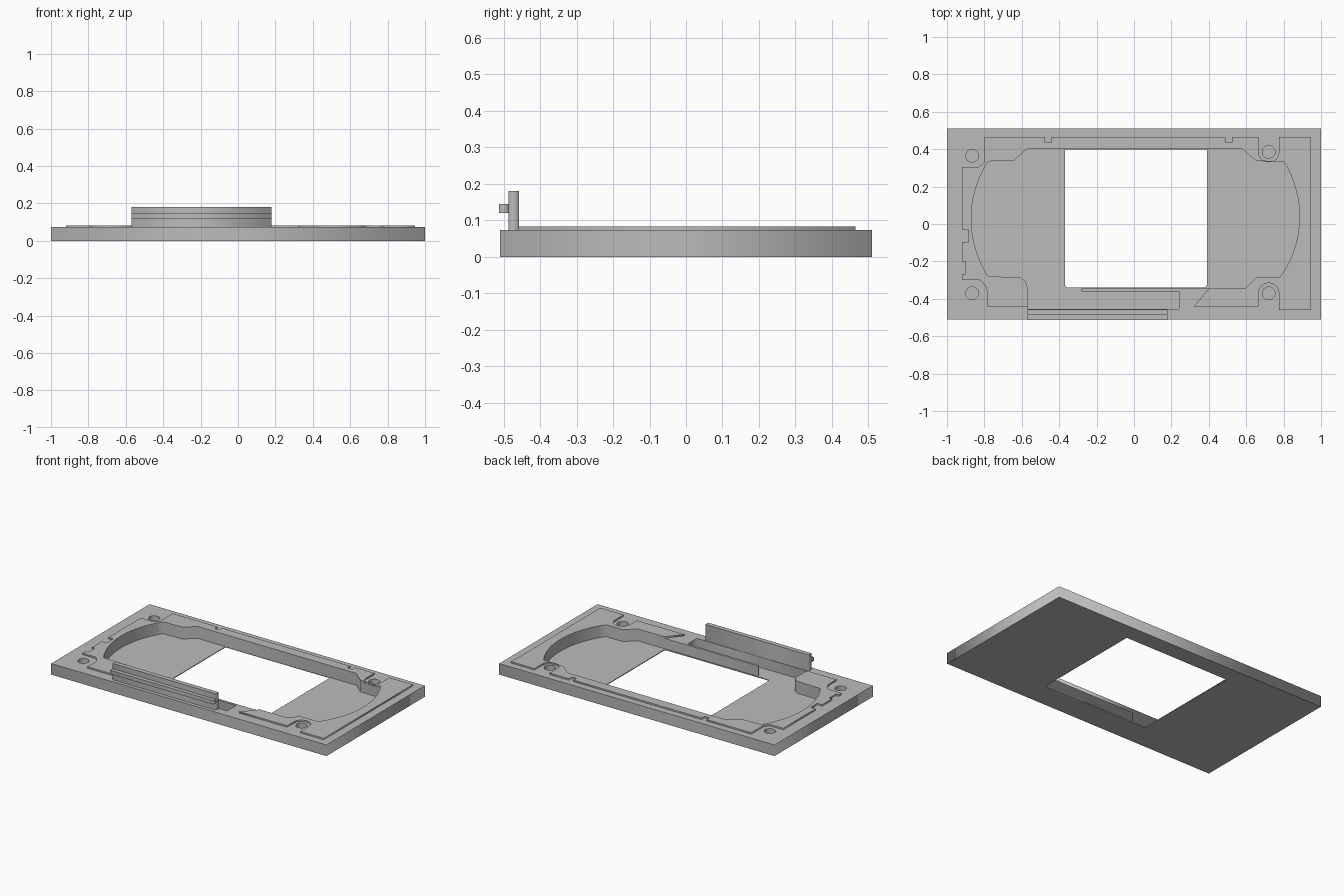
import bpy
import math
from mathutils import Vector

cube = bpy.data.objects.get("Cube")
if cube:
    bpy.data.objects.remove(cube, do_unlink=True)

grey = bpy.data.materials.new("plain grey")
grey.use_nodes = True
GREY = (0.5, 0.5, 0.5, 1)
grey.diffuse_color = GREY
grey.node_tree.nodes["Principled BSDF"].inputs["Base Color"].default_value = GREY

HALF_Y = 0.51
FLOOR, DECK, PLATE, FIN = 0.005, 0.073, 0.083, 0.18


def slab(name, loops, bottom, top):
    """Extrude a flat outline, with any further loops cut out as holes."""
    curve = bpy.data.curves.new(name, "CURVE")
    curve.dimensions = "2D"
    curve.fill_mode = "BOTH"
    curve.extrude = (top - bottom) / 2
    for loop in loops:
        spline = curve.splines.new("POLY")
        spline.points.add(len(loop) - 1)
        for point, (x, y) in zip(spline.points, loop):
            point.co = (x, y, 0, 1)
        spline.use_cyclic_u = True
    temp = bpy.data.objects.new(name, curve)
    bpy.context.collection.objects.link(temp)
    bpy.context.view_layer.update()
    graph = bpy.context.evaluated_depsgraph_get()
    mesh = bpy.data.meshes.new_from_object(temp.evaluated_get(graph))
    bpy.data.objects.remove(temp, do_unlink=True)
    mesh.materials.clear()
    mesh.materials.append(grey)
    obj = bpy.data.objects.new(name, mesh)
    obj.location.z = (top + bottom) / 2
    bpy.context.collection.objects.link(obj)
    return obj


def rect(x0, x1, y0, y1):
    return [(x0, y0), (x1, y0), (x1, y1), (x0, y1)]


def arc(cx, cy, r, start, end, steps=8):
    angles = [math.radians(start + (end - start) * i / steps) for i in range(steps + 1)]
    return [(cx + r * math.cos(a), cy + r * math.sin(a)) for a in angles]


def bow(a, b, depth, steps=16):
    """Circular arc from a to b, bulging to the right of the direction a-b."""
    a, b = Vector(a), Vector(b)
    half = (b - a).length / 2
    r = (half * half + depth * depth) / (2 * depth)
    along = (b - a).normalized()
    out = Vector((along.y, -along.x))
    sweep = math.asin(half / r)
    centre = (a + b) / 2 + out * (depth - r)
    turns = [sweep * (2 * i / steps - 1) for i in range(steps + 1)]
    return [tuple(centre + out * r * math.cos(t) + along * r * math.sin(t)) for t in turns]


def notch(x, y, width, depth):
    """Small rectangular bite in an edge running towards +x."""
    return [(x, y), (x, y - depth), (x + width, y - depth), (x + width, y)]


# Pocket wall, running from the front right round the back to the front left
pocket_wall = (
    [(0.595, -0.345), (0.655, -0.285)]
    + bow((0.78, -0.285), (0.8, 0.335), 0.095)
    + [(0.65, 0.34), (0.58, 0.4), (-0.575, 0.4), (-0.64, 0.34)]
    + bow((-0.78, 0.335), (-0.78, -0.28), 0.09)
    + [(-0.61, -0.285), (-0.58, -0.305), (-0.57, -0.34)]
)
# Channel behind the fin, leaving a thin lip along the window
channel = [(-0.57, -0.455), (0.24, -0.455), (0.24, -0.36), (-0.28, -0.36), (-0.28, -0.345)]

# Window with two rounded front corners
window = (arc(-0.35, -0.32, 0.02, 180, 270) + arc(0.37, -0.32, 0.02, 270, 360)
          + [(0.39, 0.399), (-0.37, 0.399)])

outer = rect(-1, 1, -HALF_Y, HALF_Y)
holes = [arc(x, y, 0.034, 0, 345, 23)
         for x, y in ((-0.865, 0.365), (0.72, 0.385), (-0.865, -0.37), (0.72, -0.37))]

slab("floor_sheet", [outer, window], 0, FLOOR)
slab("base_body", [outer, pocket_wall + channel] + holes, FLOOR, DECK)

# Thin raised plate around the pocket, stepping round the corner holes
raised_outline = (
    [(-0.57, -0.44), (-0.785, -0.44)]
    + arc(-0.865, -0.37, 0.08, 0, 60, 5)
    + [(-0.92, -0.3), (-0.92, -0.27), (-0.9, -0.27), (-0.9, -0.2), (-0.92, -0.2),
       (-0.92, -0.1), (-0.885, -0.1), (-0.885, -0.03), (-0.92, -0.03), (-0.92, 0.305)]
    + [(-0.83, 0.305), (-0.8, 0.33), (-0.8, 0.465)]
    + notch(-0.475, 0.465, 0.035, 0.03)
    + notch(0.49, 0.465, 0.035, 0.03)
    + [(0.665, 0.465)]
    + arc(0.72, 0.385, 0.055, 180, 360)
    + [(0.775, 0.465), (0.945, 0.465), (0.945, -0.46), (0.775, -0.46)]
    + arc(0.72, -0.37, 0.055, 0, 180)
    + [(0.665, -0.44), (0.32, -0.44), (0.4, -0.345)]
)
slab("raised_plate", [raised_outline + pocket_wall], DECK, PLATE)

# Upright fin with a rib along its outer face
slab("upright_fin", [rect(-0.57, 0.18, -0.487, -0.457)], DECK - 0.001, FIN)
slab("fin_rib", [rect(-0.57, 0.18, -0.512, -0.486)], 0.12, 0.145)
